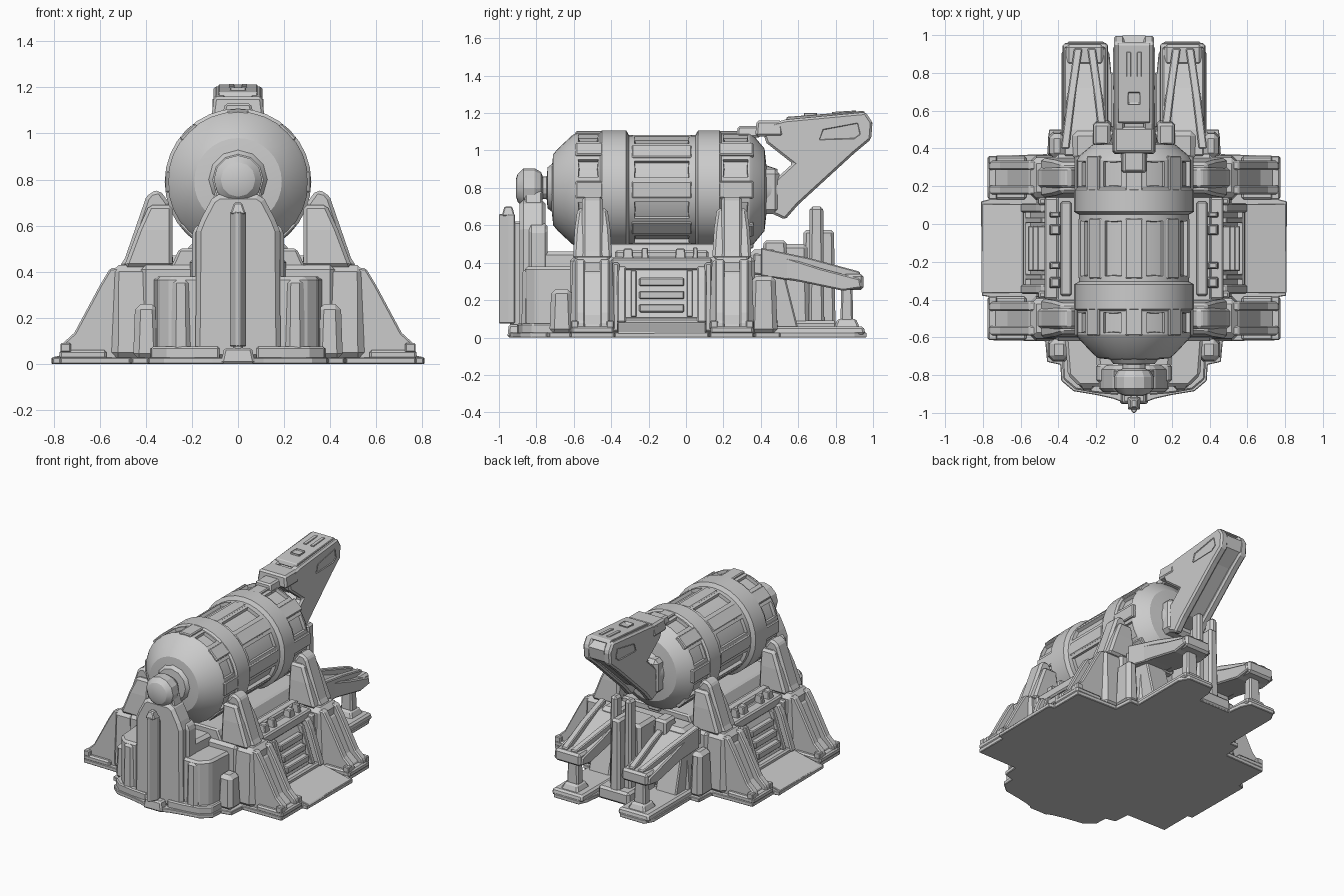
import bpy, bmesh, math
from mathutils import Vector

if "Cube" in bpy.data.objects:
    bpy.data.objects.remove(bpy.data.objects["Cube"])

def finish(name, bm, mirror=False, bevel=0.0, smooth=False):
    bmesh.ops.recalc_face_normals(bm, faces=bm.faces)
    me = bpy.data.meshes.new(name)
    bm.to_mesh(me)
    bm.free()
    ob = bpy.data.objects.new(name, me)
    bpy.context.collection.objects.link(ob)
    if bevel:
        m = ob.modifiers.new("bevel", 'BEVEL')
        m.width, m.segments, m.limit_method, m.angle_limit = bevel, 1, 'ANGLE', math.radians(35)
    if mirror:
        ob.modifiers.new("mirror", 'MIRROR')
    if smooth:
        bpy.context.view_layer.objects.active = ob
        ob.select_set(True)
        bpy.ops.object.shade_smooth_by_angle(angle=math.radians(25))
        ob.select_set(False)

def prism(name, pts, axis, a, b, mirror=False, bevel=0.008, inset=0.0):
    """Extrude a 2D profile along an axis; optionally recess a panel in both caps."""
    put = {'x': lambda p, t: (t, p[0], p[1]), 'y': lambda p, t: (p[0], t, p[1]),
           'z': lambda p, t: (p[0], p[1], t)}[axis]
    loft(name, [[put(p, a) for p in pts], [put(p, b) for p in pts]], mirror, bevel, inset)

def loft(name, sections, mirror=False, bevel=0.008, inset=0.0):
    """Skin matching sections in order and cap both ends."""
    bm = bmesh.new()
    rings = [[bm.verts.new(p) for p in s] for s in sections]
    caps = [bm.faces.new(rings[0]), bm.faces.new(rings[-1])]
    for e, f in zip(rings, rings[1:]):
        for i in range(len(e)):
            j = (i + 1) % len(e)
            bm.faces.new((e[i], e[j], f[j], f[i]))
    bmesh.ops.recalc_face_normals(bm, faces=bm.faces)
    if inset:
        bmesh.ops.inset_individual(bm, faces=caps, thickness=inset, depth=-.015)
    finish(name, bm, mirror, bevel)

def box(name, x, y, z, top=(1, 1), mirror=False, bevel=0.01):
    """Box from ranges with a tapered top."""
    cx, cy, hx, hy = sum(x) / 2, sum(y) / 2, (x[1] - x[0]) / 2, (y[1] - y[0]) / 2
    loft(name, [[(cx + i * hx * s[0], cy + j * hy * s[1], h) for i, j in ((-1, -1), (1, -1), (1, 1), (-1, 1))]
                for h, s in ((z[0], (1, 1)), (z[1], top))], mirror, bevel)

def lathe(name, prof, zc, n, recess={}):
    """Revolve (y, r) about a y axis; recess[band] = (period, segments to sink)."""
    bm = bmesh.new()
    rings = [[bm.verts.new((r * math.cos(math.tau * k / n), y, zc + r * math.sin(math.tau * k / n)))
              for k in range(n)] for y, r in prof]
    bm.faces.new(rings[0])
    bm.faces.new(rings[-1])
    cut = []
    for i in range(len(prof) - 1):
        for k in range(n):
            q = (k + 1) % n
            f = bm.faces.new((rings[i][k], rings[i][q], rings[i + 1][q], rings[i + 1][k]))
            if i in recess and k % recess[i][0] in recess[i][1]:
                cut.append(f)
    bmesh.ops.recalc_face_normals(bm, faces=bm.faces)
    if cut:
        bmesh.ops.inset_region(bm, faces=cut, thickness=0.012, depth=0.0)
        bmesh.ops.inset_region(bm, faces=cut, thickness=0.003, depth=-0.022)
    finish(name, bm, smooth=True)

def sym(pts):
    return pts + [(-x, y) for x, y in reversed(pts)]

# Drum with panelled waist, slotted end rings and tapered ends
lathe("drum", [(-.72, .10), (-.71, .19), (-.685, .22), (-.61, .29), (-.585, .305), (-.46, .305), (-.45, .318),
               (-.32, .318), (-.305, .292), (-.285, .292), (.025, .292), (.05, .292), (.065, .318), (.18, .318),
               (.19, .305), (.34, .305), (.36, .292), (.42, .22), (.43, .13), (.49, .11)], .79, 32,
      {4: (4, (1, 2)), 9: (4, (1, 2)), 14: (4, (1, 2))})
lathe("front_hub", [(-.91, .045), (-.90, .075), (-.87, .105), (-.81, .105), (-.775, .085), (-.765, .06),
                    (-.745, .06), (-.74, .11), (-.70, .14)], .80, 12)
# Raised ribs and clamps on the drum
for i in range(8):
    a = math.tau * i / 8
    u, t, c = Vector((math.cos(a), math.sin(a))), Vector((-math.sin(a), math.cos(a))), Vector((0, .79))
    for nm, y0, y1, r in (("waist_rib", -.29, .03, .294), ("front_clamp", -.59, -.44, .314), ("rear_clamp", .17, .36, .314)):
        prism(nm, [c + u * .25 - t * .05, c + u * r - t * .045, c + u * r + t * .045, c + u * .25 + t * .05],
              'y', y0, y1, bevel=.006)

# Ground plate
prism("ground_plate", sym([(.07, -.94), (.11, -.925), (.2, -.905), (.32, -.885), (.385, -.83), (.39, -.745), (.46, -.73),
      (.47, -.62), (.77, -.615), (.77, -.385), (.805, -.38), (.81, .12), (.77, .13), (.77, .36), (.46, .37),
      (.45, .5), (.385, .5), (.385, .9), (.35, .965), (.16, .965), (.13, .9), (.12, .8)]), 'z', 0, .028, bevel=.004)

# Central body and deck
box("core_body", (-.42, .42), (-.62, .37), (.02, .43), bevel=.02)
box("drum_cradle_bed", (-.30, .30), (-.60, .34), (.40, .50), top=(.85, 1))
box("deck_rail", (.40, .475), (-.40, .14), (.36, .425), mirror=True)
box("deck_strip", (.33, .39), (-.38, .12), (.42, .465), mirror=True)
for y, s in ((-.31, .03), (-.22, .02), (-.03, .03), (.05, .015)):
    box("deck_fitting", (.385, .45), (y - s, y + s), (.41, .49 - s / 2), top=(.7, .8), mirror=True, bevel=.005)

# Side bay: sloped grille, sill and ramp
prism("bay_slope", [(.40, .37), (.45, .37), (.48, .31), (.55, .10), (.40, .10)], 'y', -.33, .07, mirror=True)
for y in (-.345, .085):
    prism("bay_frame", [(.40, .38), (.49, .38), (.52, .32), (.60, .08), (.40, .08)], 'y', y - .025, y + .025, mirror=True)
for k in range(3):
    x, z = .49 + k * .025, .32 - k * .07
    box("bay_slat", (x - .06, x + .022), (-.25, -.01), (z - .045, z), mirror=True, bevel=.006)
for y in (-.28, .02):
    prism("bay_post", [(.42, .36), (.49, .36), (.575, .11), (.42, .11)], 'y', y - .015, y + .015, mirror=True, bevel=.004)
box("bay_sill", (.40, .59), (-.37, .11), (.02, .105), top=(.95, 1), mirror=True)
prism("ramp", [(.53, .02), (.53, .10), (.60, .075), (.80, .03), (.81, .02)], 'y', -.365, .105, mirror=True, bevel=.003)

# Four corner stations: block, cradle pillar and sloped outrigger
for c in (-.50, .245):
    d = 1 if c > 0 else -1
    box("corner_block", (.34, .55), (c - .12, c + .12), (.02, .43), top=(.97, .88), mirror=True, bevel=.03)
    loft("cradle_pillar", [[(x, c + y, z) for x, y in ((.285, -w), (o, -w), (o, w), (.285, w))]
                           for z, o, w in ((.42, .495, .105), (.58, .435, .095), (.69, .385, .08))], True, .015)
    prism("pillar_core", [(.28, .42), (.515, .42), (.49, .46), (.40, .72), (.38, .745), (.34, .755), (.30, .70)], 'y',
          c - .055, c + .055, mirror=True, bevel=.015)
    for s in (-.065, .065):
        prism("outrigger_rib", [(.50, .02), (.50, .42), (.555, .415), (.60, .34), (.71, .135), (.765, .085), (.77, .02)], 'y',
              c + s - .025, c + s + .025, mirror=True)
    prism("outrigger_web", [(.50, .02), (.50, .37), (.555, .35), (.67, .12), (.73, .07), (.75, .02)], 'y',
          c - .06, c + .06, mirror=True)
    box("outrigger_foot", (.57, .775), (c - .115, c + .115), (.02, .06), mirror=True)
    for s in (-.095, .095):
        box("foot_lug", (.725, .77), (c + s - .02, c + s + .02), (.05, .09), mirror=True, bevel=.005)
    box("waist_clip", (.45, .52), (c - d * .125 - .02, c - d * .125 + .02), (.03, .40), top=(.6, 1), mirror=True)

# Front tower, fin and stepped side housings
prism("front_tower", sym([(.185, .02), (.18, .58), (.16, .63), (.115, .715), (.085, .735)]), 'y', -.89, -.75, bevel=.02)
prism("tower_neck", sym([(.14, .4), (.14, .60), (.09, .78), (.05, .79)]), 'y', -.86, -.77)
prism("tower_back", sym([(.10, -.885), (.19, -.84), (.21, -.58)]), 'z', .02, .46, bevel=.02)
prism("tower_shoulder", sym([(.20, .02), (.20, .575), (.17, .61)]), 'y', -.84, -.74, bevel=.015)
prism("front_fin", sym([(.008, -1.0), (.035, -.95), (.035, -.915)]), 'z', .075, .66, bevel=.005)
box("fin_cap", (-.034, .034), (-.985, -.915), (.65, .70), top=(.5, .6), bevel=.006)
box("fin_mount", (-.022, .022), (-.94, -.86), (.03, .62))
box("fin_foot", (-.075, .075), (-.955, -.88), (0, .07), top=(.8, .8))
prism("front_housing", [(.15, -.86), (.29, -.86), (.35, -.80), (.365, -.60), (.15, -.60)], 'z', .02, .38, mirror=True, bevel=.015)
box("front_pod", (.205, .29), (-.88, -.80), (.02, .37), top=(.9, .85), mirror=True, bevel=.02)
box("front_side_pod", (.34, .455), (-.73, -.60), (.02, .26), top=(.85, .85), mirror=True, bevel=.025)
prism("front_step", [(.08, -.905), (.20, -.895), (.31, -.875), (.375, -.82), (.38, -.70), (.08, -.70)], 'z', .02, .075, mirror=True)

# Rear housings and column
box("rear_housing", (-.36, .36), (.33, .50), (.02, .47), top=(.9, .9), bevel=.025)
box("rear_side_pod", (.36, .455), (.34, .49), (.02, .33), top=(.85, .85), mirror=True, bevel=.025)
box("rear_block", (.12, .22), (.40, .55), (.30, .52), top=(.9, .8), mirror=True, bevel=.015)
box("rear_column", (-.11, .11), (.44, .66), (.02, .50), top=(.85, .9), bevel=.02)
box("rear_fin", (.025, .085), (.655, .74), (.02, .70), top=(.85, .85), mirror=True, bevel=.015)
box("rear_center_post", (-.04, .04), (.62, .80), (.02, .575), top=(.8, .9), bevel=.015)
box("rear_column_foot", (-.12, .12), (.50, .81), (0, .09), bevel=.015)

# Two rear outriggers: sunken beam with ribs that converge toward the tip, post and pad
prism("rear_beam", [(.36, .45), (.50, .44), (.72, .37), (.93, .315), (.94, .265), (.84, .25), (.60, .30), (.36, .34)],
      'x', .15, .37, mirror=True)
for x0, x1 in ((.155, .225), (.365, .295)):
    loft("rear_beam_rib", [[(x + o, y, z) for o, z in ((-.022, lo), (.022, lo), (.022, hi), (-.022, hi))] for x, y, lo, hi in
         ((x0, .40, .33, .48), (x0 * .55 + x1 * .45, .66, .29, .425), (x1, .93, .27, .352))], True, .006)
box("rear_beam_head", (.16, .36), (.84, .95), (.255, .34), mirror=True, bevel=.015)
box("rear_post", (.215, .305), (.825, .895), (.05, .28), top=(.85, .85), mirror=True)
box("rear_post_foot", (.19, .33), (.79, .93), (.05, .10), top=(.7, .7), mirror=True)
box("rear_pad", (.135, .38), (.44, .96), (.015, .06), top=(.93, .96), mirror=True, bevel=.012)
prism("rear_brace", [(.46, .05), (.60, .05), (.53, .33), (.46, .33)], 'x', .18, .34, mirror=True)

# Raised rear arm: side plates around a narrower core
prism("arm_side", [(.40, 1.13), (.53, 1.165), (.96, 1.205), (.997, 1.15), (.99, 1.06), (.90, .985), (.60, .71), (.53, .63),
      (.445, .67), (.45, .82), (.57, .93), (.43, 1.04)], 'x', .05, .107, mirror=True, bevel=.012)
prism("arm_core", [(.45, 1.13), (.95, 1.185), (.997, 1.15), (.985, 1.07), (.88, .995), (.60, .74), (.47, .70), (.47, .82),
      (.60, .93), (.45, 1.05)], 'x', -.06, .06, bevel=0)
prism("arm_side_panel", [(.71, 1.055), (.73, 1.115), (.92, 1.15), (.935, 1.085), (.90, 1.06)], 'x', .08, .114, mirror=True,
      bevel=.003, inset=.014)
prism("arm_top_plate", [(.53, 1.15), (.54, 1.18), (.95, 1.212), (.965, 1.19)], 'x', -.085, .085, bevel=.004)
for x in (-.028, .028):
    prism("arm_top_slot", [(.78, 1.18), (.78, 1.206), (.91, 1.214), (.91, 1.19)], 'x', x - .012, x + .012, bevel=.002)
prism("arm_top_hatch", [(-.035, .63), (.035, .63), (.035, .70), (-.035, .70)], 'z', 1.17, 1.203, bevel=.004, inset=.012)
box("arm_bracket", (-.115, .115), (.37, .52), (1.075, 1.16), top=(.9, .9), bevel=.012)
box("arm_bracket_clip", (-.07, .07), (.27, .40), (1.07, 1.13), top=(.8, .9))
box("arm_socket", (-.12, .12), (.40, .50), (.66, .90), bevel=.025)
